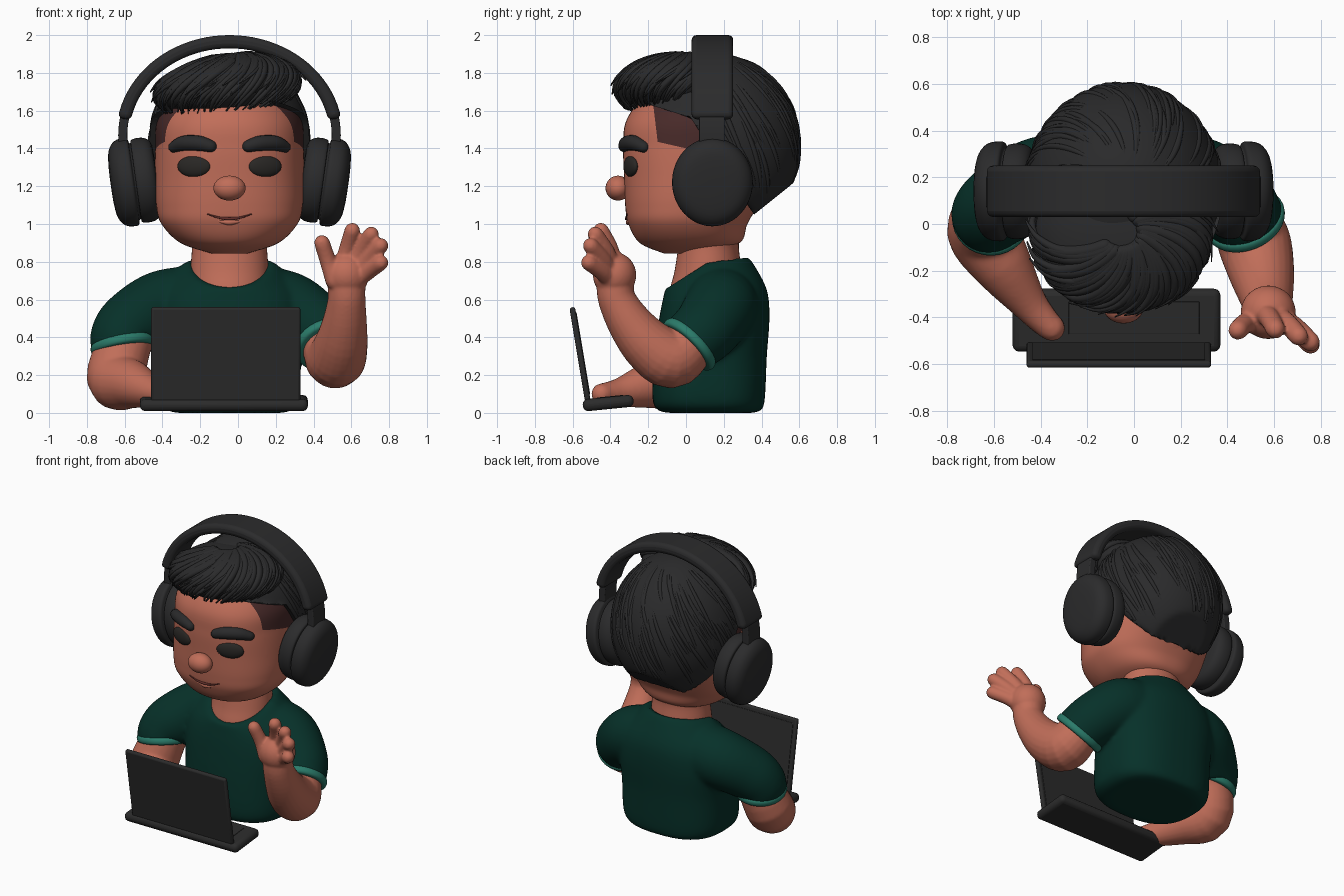
import bpy, bmesh, math, random
from math import sin, cos, pi, radians
from mathutils import Vector, Matrix
from mathutils.bvhtree import BVHTree

if "Cube" in bpy.data.objects:
    bpy.data.objects.remove(bpy.data.objects["Cube"])
random.seed(4)
CX = -0.045  # centre line of the head and body


def material(name, *rgb):
    m = bpy.data.materials.new(name)
    m.use_nodes = True
    m.diffuse_color = (*rgb, 1)
    m.node_tree.nodes["Principled BSDF"].inputs["Base Color"].default_value = (*rgb, 1)
    return m


SKIN = material("skin", 0.53, 0.155, 0.1)
HAIR = material("hair", 0.023, 0.023, 0.024)
FADE = material("shaved hair", 0.065, 0.023, 0.022)
SHIRT = material("shirt green", 0.002, 0.03, 0.022)
TRIM = material("trim green", 0.024, 0.2, 0.145)
BLACK = material("headphone black", 0.024, 0.024, 0.025)
METAL = material("laptop grey", 0.024, 0.024, 0.024)
EYE = material("eye", 0.022, 0.02, 0.018)
LIP = material("mouth", 0.13, 0.03, 0.025)


def finish(name, bm, *mats, angle=50, bevel=0, remesh=0, relax=6):
    bmesh.ops.recalc_face_normals(bm, faces=bm.faces)
    mesh = bpy.data.meshes.new(name)
    bm.to_mesh(mesh)
    bm.free()
    for m in mats:
        mesh.materials.append(m)
    mesh.shade_smooth()
    mesh.set_sharp_from_angle(angle=radians(angle))
    ob = bpy.data.objects.new(name, mesh)
    bpy.context.collection.objects.link(ob)
    if bevel:
        b = ob.modifiers.new("bevel", 'BEVEL')
        b.width, b.segments, b.limit_method = bevel, 3, 'ANGLE'
    if remesh:
        r = ob.modifiers.new("blend", 'REMESH')
        r.mode, r.voxel_size, r.use_smooth_shade = 'VOXEL', remesh, True
        s = ob.modifiers.new("relax", 'SMOOTH')
        s.factor, s.iterations = 0.5, relax


def spline(rows, n):
    out = []
    for i in range(len(rows) - 1):
        p = [rows[max(i - 1, 0)], rows[i], rows[i + 1], rows[min(i + 2, len(rows) - 1)]]
        for k in range(n):
            t = k / n
            out.append([b + 0.5 * ((c - a) * t + (2*a - 5*b + 4*c - d) * t*t
                                   + (3*b - a - 3*c + d) * t**3) for a, b, c, d in zip(*p)])
    return out + [list(rows[-1])]


def skin_rings(bm, rings):
    vs = [[bm.verts.new(p) for p in ring] for ring in rings]
    for a, b in zip(vs, vs[1:]):
        for i in range(len(a)):
            j = (i + 1) % len(a)
            bm.faces.new((a[i], a[j], b[j], b[i]))
    bm.faces.new(vs[0])
    bm.faces.new(vs[-1])


def tube(bm, pts, sides=16, n=4, rounded=True):
    rows = [(Vector(r[:3]), r[3]) for r in spline(pts, n)]
    if rounded:
        (p, r), (q, w) = rows[0], rows[-1]
        d, e = (rows[1][0] - p).normalized(), (q - rows[-2][0]).normalized()
        arc = [radians(a) for a in (8, 30, 60)]
        rows = ([(p - d * r * cos(a), r * sin(a)) for a in arc] + rows
                + [(q + e * w * cos(a), w * sin(a)) for a in reversed(arc)])
    rings, u = [], None
    for i, (p, r) in enumerate(rows):
        d = (rows[min(i + 1, len(rows) - 1)][0] - rows[max(i - 1, 0)][0]).normalized()
        u = d.orthogonal() if u is None else u - d * u.dot(d)
        u.normalize()
        v = d.cross(u)
        rings.append([p + (u * cos(a) + v * sin(a)) * r
                      for a in (2 * pi * k / sides for k in range(sides))])
    skin_rings(bm, rings)


def loft(bm, rows, n=5, sides=48):
    """Rows: height, y centre, x radius, y radius, squareness, dip at the front."""
    def sp(v, p):
        return math.copysign(abs(v) ** (2 / p), v)
    rings = []
    for z, cy, rx, ry, p, dip in spline(rows, n):
        ring = []
        for k in range(sides):
            a = 2 * pi * k / sides
            dy = ry * sp(sin(a), p)
            ring.append((CX + rx * sp(cos(a), p), cy + dy, z + dip * min(dy, 0.2 * dy)))
        rings.append(ring)
    skin_rings(bm, rings)


def ball(bm, c, r, rot=None, seg=32):
    m = Matrix.Translation(c) @ (rot or Matrix()) @ Matrix.Diagonal((*r, 1))
    bmesh.ops.create_uvsphere(bm, u_segments=seg, v_segments=seg // 2, radius=1, matrix=m)


def box(name, c, size, tilt, mat, bevel):
    bm = bmesh.new()
    m = Matrix.Translation(c) @ Matrix.Rotation(tilt, 4, 'X') @ Matrix.Diagonal((*size, 1))
    bmesh.ops.create_cube(bm, size=1, matrix=m)
    finish(name, bm, mat, angle=40, bevel=bevel)


# Head, with shaved temples cut in along clean lines
bm = bmesh.new()
loft(bm, [(0.845, 0.0, 0.1, 0.12, 2.2, 0), (0.9, 0.02, 0.26, 0.265, 2.3, 0),
          (1.0, 0.01, 0.36, 0.315, 2.4, 0), (1.1, 0.03, 0.388, 0.352, 2.4, 0),
          (1.25, 0.07, 0.395, 0.398, 2.4, 0), (1.4, 0.1, 0.393, 0.432, 2.4, 0),
          (1.55, 0.11, 0.382, 0.425, 2.3, 0), (1.7, 0.12, 0.29, 0.32, 2.1, 0),
          (1.82, 0.13, 0.12, 0.14, 2, 0)], n=8, sides=96)
corner = Vector((0, -0.15, 1.435))
cuts = (Vector((0, 0.23, 1)).normalized(), Vector((0, 1, 0.12)).normalized())
for normal in cuts:
    bmesh.ops.bisect_plane(bm, geom=bm.verts[:] + bm.edges[:] + bm.faces[:],
                           plane_co=corner, plane_no=normal)
for f in bm.faces:
    c = f.calc_center_median()
    if abs(c.x - CX) > 0.2 and c.y < 0.2 and all((c - corner).dot(n) > 0 for n in cuts):
        f.material_index = 1
bm.normal_update()
face = BVHTree.FromBMesh(bm)
finish("head", bm, SKIN, FADE)


def on_face(x, z, lift=0.0):
    return face.ray_cast(Vector((x, -2, z)), Vector((0, 1, 0)))[0] - Vector((0, lift, 0))


# Neck
bm = bmesh.new()
loft(bm, [(0.55, 0.12, 0.2, 0.18, 2, 0), (0.66, 0.11, 0.21, 0.195, 2, 0.1),
          (0.78, 0.115, 0.205, 0.175, 2, 0.15), (0.9, 0.12, 0.2, 0.16, 2, 0),
          (0.98, 0.13, 0.23, 0.18, 2, 0), (1.06, 0.14, 0.3, 0.22, 2, 0)])
finish("neck", bm, SKIN)

# Nose, lower lip, mouth
bm = bmesh.new()
ball(bm, (CX, -0.36, 1.19), (0.085, 0.066, 0.066))
finish("nose", bm, SKIN)
for name, mat, r, half, mid, end in (("mouth", LIP, 0.008, 0.115, 1.028, 1.052),
                                     ("lower_lip", SKIN, 0.017, 0.06, 1.01, 1.016)):
    bm = bmesh.new()
    path = [(half * t, mid + (end - mid) * t * t) for t in (-1, -0.5, 0, 0.5, 1)]
    tube(bm, [(*on_face(CX + x, z, 0.003 if mat is LIP else -0.006), r * (1 - 0.6 * abs(x / half)))
              for x, z in path], 12)
    finish(name, bm, mat)

# Eyes and eyebrows
for side, s in (("left", 1), ("right", -1)):
    bm = bmesh.new()
    turn = Matrix.Rotation(s * 0.32, 4, 'Z')
    ball(bm, on_face(CX + s * 0.188, 1.305, -0.008), (0.092, 0.028, 0.056), turn)
    finish(side + "_eye", bm, EYE)
    bm = bmesh.new()
    tube(bm, [(*on_face(CX + s * x, z, 0.002), r) for x, z, r in
              ((0.1, 1.412, 0.032), (0.16, 1.427, 0.04), (0.24, 1.428, 0.04), (0.295, 1.408, 0.03))])
    finish(side + "_eyebrow", bm, HAIR)


# Hair cap, shaped along the hairline
def hairline(y):
    if y < 0:
        return 1.57 + 0.09 * min(-y / 0.28, 1)
    return 1.57 - 0.52 * min(max((y - 0.02) / 0.34, 0), 1) + 0.8 * max(y - 0.36, 0)


def on_ellipsoid(c, r, az, el, k=1.0):
    return (c[0] + k * r[0] * cos(el) * cos(az), c[1] + k * r[1] * cos(el) * sin(az),
            c[2] + k * r[2] * sin(el))


cap_c, cap_r = (CX, 0.14, 1.42), (0.425, 0.465, 0.485)
bm = bmesh.new()
ball(bm, cap_c, cap_r, seg=96)
for v in bm.verts:
    v.co.z = max(v.co.z, hairline(v.co.y))
for i in range(110):
    az, el, span = random.uniform(-0.5, pi + 0.5), random.uniform(0, 1.3), random.uniform(0.6, 1.1)
    pts = []
    for k in range(8):
        p = on_ellipsoid(cap_c, cap_r, az + 0.06 * k, el - span * k / 7, 0.985)
        if p[2] > hairline(p[1]) + 0.01:
            pts.append((*p, 0.004 + 0.011 * sin(pi * (k + 0.5) / 8)))
    if len(pts) > 2:
        tube(bm, pts, 8, 2)
finish("hair_cap", bm, HAIR)

# Side-swept fringe: a soft mass with long pointed locks
fr_c, fr_r = (CX - 0.01, -0.035, 1.725), (0.37, 0.325, 0.16)
bm = bmesh.new()
ball(bm, fr_c, fr_r, Matrix.Rotation(-0.1, 4, 'Y'), seg=48)
for i in range(80):
    az = radians(160 + 195 * i / 79 + random.uniform(-6, 6))
    low = random.uniform(-1.0, 0.1) if i % 2 else random.uniform(-1.0, -0.6)
    sweep, thick = random.uniform(0.9, 1.4), random.uniform(0.016, 0.032)
    pts = []
    for k in range(7):
        t = k / 6
        p = on_ellipsoid(fr_c, fr_r, az + sweep * (1 - t), 1.3 + (low - 1.3) * t ** 1.3,
                         0.98 + 0.14 * t ** 3)
        pts.append((p[0], p[1], p[2] + 0.1 * (p[0] - CX), thick * (1 - 0.88 * t ** 2)))
    tube(bm, pts, 8, 3)
finish("hair_fringe", bm, HAIR)


# Headphones: padded band, stems and ear cups
def arc_strip(name, start, stop, y0, y1, half, bevel):
    bm = bmesh.new()
    rings = []
    for k in range(41):
        a = radians(start + (stop - start) * k / 40)
        rings.append([(CX + (0.565 + h) * cos(a), y, 1.47 + (0.495 + h) * sin(a))
                      for h, y in ((-half, y0), (half, y0), (half, y1), (-half, y1))])
    skin_rings(bm, rings)
    finish(name, bm, BLACK, bevel=bevel)


arc_strip("headband", 10, 170, 0.03, 0.25, 0.035, 0.026)
for side, s, a in (("left", 1, -14), ("right", -1, 166)):
    arc_strip(side + "_stem", a, a + 28, 0.07, 0.205, 0.024, 0.014)
    bm = bmesh.new()
    profile = [(0.1, 0.03), (0.097, 0.1), (0.085, 0.165), (0.05, 0.205), (0.0, 0.214), (-0.02, 0.208),
               (-0.026, 0.188), (-0.034, 0.185), (-0.04, 0.2), (-0.08, 0.205), (-0.12, 0.195),
               (-0.145, 0.16), (-0.15, 0.05)]
    loft(bm, [(z, 0, r * 1.1, r, 2, 0) for z, r in profile], n=3)
    m = (Matrix.Translation((CX + s * 0.53, 0.14, 1.222)) @ Matrix.Rotation(s * radians(98), 4, 'Y')
         @ Matrix.Translation((-CX, 0, 0)))
    bmesh.ops.transform(bm, matrix=m, verts=bm.verts)
    finish(side + "_ear_cup", bm, BLACK)

# Shirt: body and sleeves blended together, then the hems
bm = bmesh.new()
loft(bm, [(0.0, 0.13, 0.27, 0.22, 2.6, 0), (0.015, 0.125, 0.33, 0.275, 2.6, 0),
          (0.08, 0.12, 0.37, 0.298, 2.6, 0), (0.3, 0.13, 0.38, 0.298, 2.5, 0),
          (0.5, 0.15, 0.4, 0.292, 2.4, 0), (0.64, 0.155, 0.38, 0.275, 2.2, 0.1),
          (0.75, 0.13, 0.29, 0.24, 2, 0.38), (0.8, 0.112, 0.222, 0.212, 2, 0.64),
          (0.78, 0.112, 0.195, 0.185, 2, 0.64)])
sleeves = {"right": [(-0.2, 0.18, 0.58, 0.2), (-0.4, 0.18, 0.56, 0.195),
                     (-0.56, 0.09, 0.47, 0.18), (-0.615, 0.045, 0.4, 0.168), (-0.607, 0.035, 0.355, 0.165)],
           "left": [(0.1, 0.18, 0.58, 0.2), (0.27, 0.18, 0.55, 0.195),
                    (0.41, 0.11, 0.45, 0.18), (0.465, 0.04, 0.385, 0.17), (0.475, 0.015, 0.36, 0.168)]}
for pts in sleeves.values():
    tube(bm, pts, 32, 6, rounded=False)
finish("shirt", bm, SHIRT, remesh=0.013, relax=14)
for side, pts in sleeves.items():
    end, r = Vector(pts[-1][:3]), pts[-1][3]
    d = (end - Vector(pts[-2][:3])).normalized()
    bm = bmesh.new()
    tube(bm, [(*(end + d * o), r + g) for o, g in
              ((-0.03, -0.01), (-0.024, 0.004), (-0.004, 0.01), (0.016, 0.004), (0.022, -0.01))], 32, 2, False)
    finish(side + "_sleeve_hem", bm, TRIM)

# Right arm resting on the laptop
bm = bmesh.new()
tube(bm, [(-0.5, 0.12, 0.48, 0.12), (-0.59, 0.05, 0.38, 0.14), (-0.645, -0.03, 0.185, 0.157),
          (-0.56, -0.18, 0.15, 0.128), (-0.45, -0.34, 0.11, 0.08), (-0.38, -0.42, 0.1, 0.063),
          (-0.352, -0.445, 0.1, 0.058)], 24)
finish("right_arm", bm, SKIN, remesh=0.012)

# Left arm raised, with an open waving hand
bm = bmesh.new()
tube(bm, [(0.38, 0.12, 0.44, 0.12), (0.47, 0.02, 0.36, 0.14), (0.515, -0.08, 0.285, 0.157),
          (0.545, -0.2, 0.36, 0.142), (0.565, -0.3, 0.48, 0.118), (0.575, -0.365, 0.6, 0.1),
          (0.575, -0.375, 0.68, 0.1)], 24)
ball(bm, (0.575, -0.378, 0.73), (0.118, 0.115, 0.12))
for base, tip in (((0.51, -0.42, 0.7), (0.445, -0.455, 0.9)), ((0.555, -0.38, 0.78), (0.605, -0.45, 0.965)),
                  ((0.6, -0.39, 0.77), (0.705, -0.48, 0.945)), ((0.62, -0.4, 0.74), (0.755, -0.505, 0.885)),
                  ((0.62, -0.4, 0.7), (0.755, -0.515, 0.795))):
    a, b = Vector(base), Vector(tip)
    tube(bm, [(*a, 0.048), (*(a.lerp(b, 0.5) + Vector((0, 0.012, 0))), 0.044), (*b, 0.042)])
finish("left_arm", bm, SKIN, remesh=0.009, relax=4)

# Laptop
box("laptop_base", (-0.075, -0.412, 0.052), (0.89, 0.27, 0.064), 0.1, METAL, 0.028)
box("laptop_keyboard", (0.0, -0.402, 0.084), (0.56, 0.14, 0.008), 0.1, METAL, 0.003)
box("laptop_lid", (-0.065, -0.561, 0.31), (0.79, 0.03, 0.505), 0.165, METAL, 0.012)
box("laptop_screen", (-0.065, -0.546, 0.314), (0.74, 0.006, 0.44), 0.165, METAL, 0.002)
